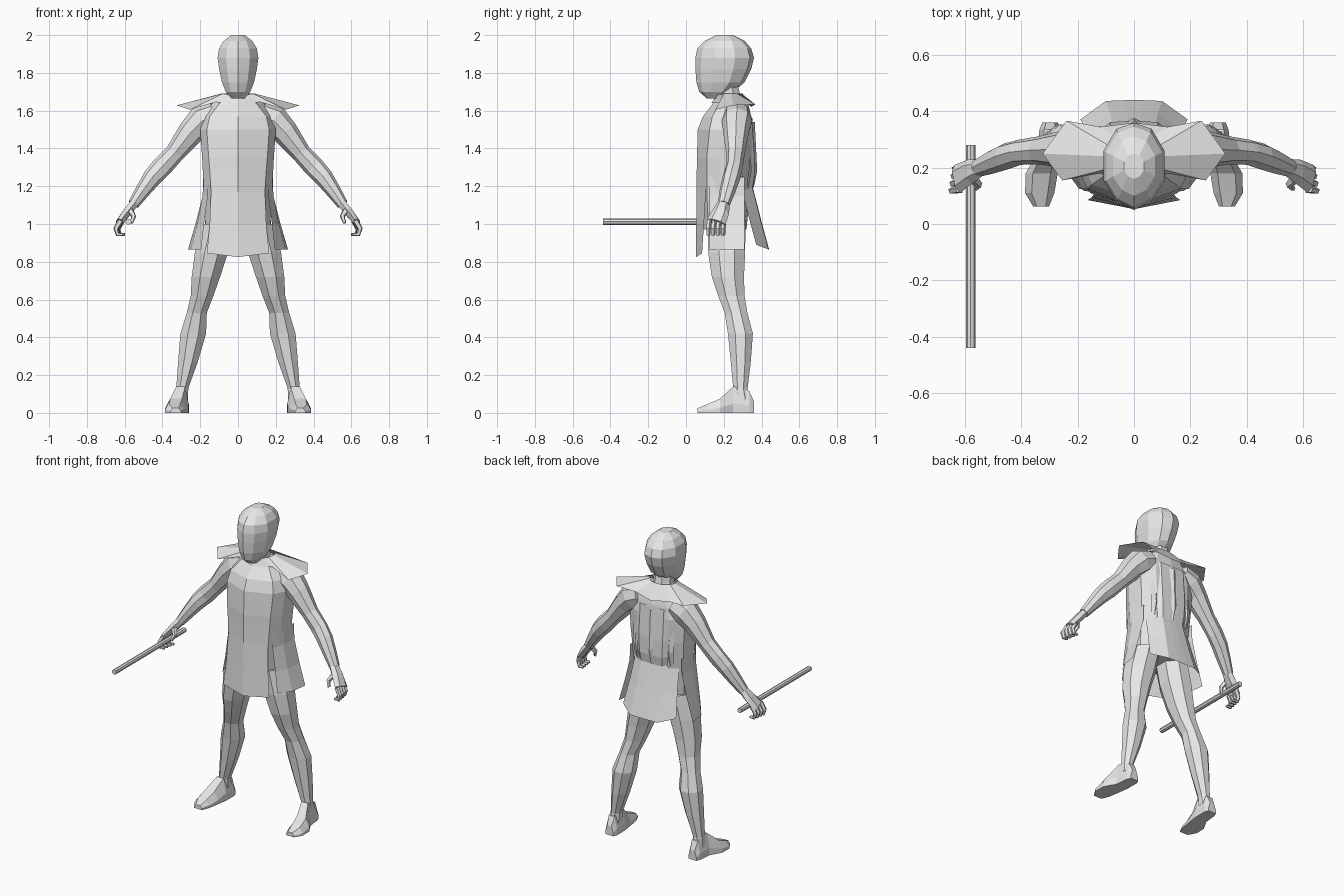
import bpy, math
from mathutils import Vector

mat = bpy.data.materials.new("plain grey")
mat.diffuse_color = (0.8, 0.8, 0.8, 1)


def loft(name, rings, closed=True, caps=True):
    """Skin a list of equal-length point rings."""
    n = len(rings[0])
    verts = [tuple(p) for r in rings for p in r]
    faces = []
    for i in range(len(rings) - 1):
        for j in range(n if closed else n - 1):
            k = (j + 1) % n
            faces.append((i*n + j, i*n + k, (i+1)*n + k, (i+1)*n + j))
    if closed and caps:
        faces.append(tuple(reversed(range(n))))
        faces.append(tuple(range((len(rings)-1)*n, len(rings)*n)))
    me = bpy.data.meshes.new(name)
    me.from_pydata(verts, [], faces)
    me.materials.append(mat)
    ob = bpy.data.objects.new(name, me)
    bpy.context.collection.objects.link(ob)
    if closed:
        import bmesh
        bm = bmesh.new()
        bm.from_mesh(me)
        bmesh.ops.recalc_face_normals(bm, faces=bm.faces)
        bm.to_mesh(me)
        bm.free()
    return ob


def sym(half):
    """Close a half outline (first and last point on x = 0) across x = 0."""
    return half + [(-p[0],) + tuple(p[1:]) for p in half[-2:0:-1]]


def oval(cx, cy, z, rx, ry, n=8):
    return [(cx + rx*math.cos(2*math.pi*(i+.5)/n) / math.cos(math.pi/n),
             cy + ry*math.sin(2*math.pi*(i+.5)/n) / math.cos(math.pi/n), z) for i in range(n)]


def tube(name, path, n=6):
    """Limb along a path of (x, y, z, radius across y, radius in the bend plane)."""
    pts = [Vector(p[:3]) for p in path]
    rings = []
    for i, p in enumerate(path):
        t = (pts[min(i+1, len(pts)-1)] - pts[max(i-1, 0)]).normalized()
        u = (Vector((0, 1, 0)) - t * t.y).normalized()
        v = t.cross(u)
        rings.append([pts[i] + u*p[3]*math.cos(2*math.pi*j/n) + v*p[4]*math.sin(2*math.pi*j/n)
                      for j in range(n)])
    return loft(name, rings)


# head: egg with a ridged, narrow face
head = []
for z, w, f, b in [(1.665, .035, .11, .18), (1.70, .065, .07, .25), (1.75, .085, .055, .31),
                   (1.82, .10, .05, .345), (1.88, .108, .05, .36), (1.93, .10, .06, .345),
                   (1.97, .075, .10, .31), (2.0, .035, .16, .25)]:
    d = b - f
    head.append(sym([(0, f, z), (.58*w, f + .10*d, z), (w, f + .33*d, z),
                     (w, f + .68*d, z), (.58*w, f + .93*d, z), (0, b, z)]))
loft("head", head)
loft("neck", [oval(0, .235, 1.60, .08, .07), oval(0, .225, 1.69, .058, .06),
              oval(0, .21, 1.76, .058, .06)])

# torso: ridged chest, flat sides; (z, front, front corner x, corner y, side x, back)
torso = []
for z, f, cx, cy, sx, b in [(.97, .075, .13, .12, .17, .32), (1.17, .06, .14, .11, .18, .34),
                            (1.35, .058, .155, .11, .19, .355), (1.50, .062, .165, .125, .20, .355),
                            (1.57, .09, .15, .14, .175, .345), (1.635, .14, .10, .175, .14, .33),
                            (1.68, .17, .05, .19, .08, .29)]:
    torso.append(sym([(0, f, z), (cx, cy, z), (sx, cy + .07, z), (sx, b - .06, z),
                      (.6*sx, b - .01, z), (0, b, z)]))
loft("torso", torso)

# shoulder mantle: flat collar with pointed shoulder wings
inner = [(0, .30, 1.69), (.04, .295, 1.69), (.075, .27, 1.69), (.09, .24, 1.69),
         (.08, .20, 1.69), (.05, .17, 1.685), (0, .16, 1.68)]
outer = [(0, .36, 1.60), (.12, .345, 1.62), (.24, .367, 1.633), (.325, .25, 1.628),
         (.255, .155, 1.605), (.12, .18, 1.645), (0, .135, 1.64)]
loft("shoulder_mantle", [sym(inner), sym(outer)], caps=False)

# front skirt panel
loft("front_panel", [[(-c, y, z), (0, f, z), (c, y, z)] if z > .9 else
                     [(-c, y, z + .02), (0, f, z), (c, y, z + .02)]
                     for z, f, c, y in [(1.30, .057, .15, .108), (1.17, .056, .143, .105),
                                        (1.0, .054, .15, .095), (.825, .053, .165, .085)]],
     closed=False)

# pleated back panel, waist ridges flaring into a tail
back = []
for z, y, c, e in [(1.56, .348, .085, .16), (1.36, .362, .085, .165), (1.25, .362, .08, .16),
                   (1.19, .352, .075, .155), (1.02, .395, .085, .17), (.865, .437, .10, .19)]:
    back.append([(-e, y - .065, z + .025), (-c, y, z), (-.3*c, y + .003, z), (.3*c, y + .003, z),
                 (c, y, z), (e, y - .065, z + .025)])
loft("back_panel", back, closed=False)
for i in range(5):
    x = -.12 + .06*i
    y = .352 - abs(x)*.25
    loft("back_fold", [[(x - .025, y, 1.54), (x, y + .012, 1.54), (x + .025, y, 1.54)],
                       [(x - .025, y + .012, 1.3), (x, y + .025, 1.28), (x + .025, y + .012, 1.3)],
                       [(x - .02, y, 1.21), (x, y + .006, 1.19), (x + .02, y, 1.21)]],
         closed=False)

for s, side in ((1, "left"), (-1, "right")):
    # side skirt panels
    loft(side + "_side_panel", [[(s*a, .125, z), (s*b, .20, z), (s*c, .31, z)]
                                for z, a, b, c in [(1.25, .155, .185, .185), (1.15, .16, .187, .187),
                                                   (1.0, .18, .215, .225), (.865, .195, .25, .265)]],
         closed=False)

    # arm
    tube(side + "_arm", [(s*x, y, z, a, b) for x, y, z, a, b in [
        (.12, .27, 1.575, .075, .075), (.19, .27, 1.545, .08, .085), (.25, .265, 1.485, .068, .07),
        (.335, .262, 1.375, .05, .052), (.405, .255, 1.30, .045, .055), (.455, .24, 1.245, .047, .05),
        (.505, .22, 1.175, .042, .04), (.553, .20, 1.105, .033, .03)]], 8)
    # hand: palm, curled fingers, thumb
    tube(side + "_palm", [(s*x, y, z, a, b) for x, y, z, a, b in [
        (.545, .20, 1.115, .032, .026), (.585, .185, 1.065, .045, .026),
        (.628, .16, 1.01, .052, .02)]])
    for i in range(4):
        y = .118 + .026*i
        tube(side + "_finger", [(s*(.622 - .003*i), y + .005, 1.018, .013, .016),
                                (s*(.647 - .004*i), y, .975, .013, .014),
                                (s*(.638 - .004*i), y, .945, .012, .012),
                                (s*(.61 - .004*i), y, .945, .009, .008)], 5)
    tube(side + "_thumb", [(s*.57, .16, 1.07, .018, .018), (s*.552, .14, 1.04, .014, .014),
                           (s*.565, .125, 1.005, .008, .009)], 5)

    # leg
    loft(side + "_leg", [oval(s*x, y, z, a, b) for x, y, z, a, b in [
        (.105, .215, 1.0, .085, .10), (.14, .215, .85, .088, .098), (.17, .222, .72, .075, .085),
        (.19, .24, .62, .06, .07), (.218, .265, .53, .053, .06), (.237, .288, .42, .068, .066),
        (.265, .29, .27, .052, .053), (.295, .288, .13, .032, .038), (.30, .295, .07, .035, .045)]])

    # foot: slices from heel to toe, (y, centre x, half width, height)
    loft(side + "_foot", [[(s*(x - w), y, 0), (s*(x - w), y, h*.35), (s*(x - .55*w), y, h),
                           (s*(x + .55*w), y, h), (s*(x + w), y, h*.35), (s*(x + w), y, 0)]
                          for y, x, w, h in [(.36, .298, .028, .06), (.335, .298, .038, .115),
                                             (.25, .303, .042, .14), (.18, .328, .057, .075),
                                             (.11, .335, .052, .045), (.062, .33, .028, .025)]])

# rod held in the right hand
loft("rod", [[(-.58 + .016*math.cos(math.pi*i/4), y, 1.012 + .016*math.sin(math.pi*i/4))
              for i in range(8)] for y in (-.44, .28)])
